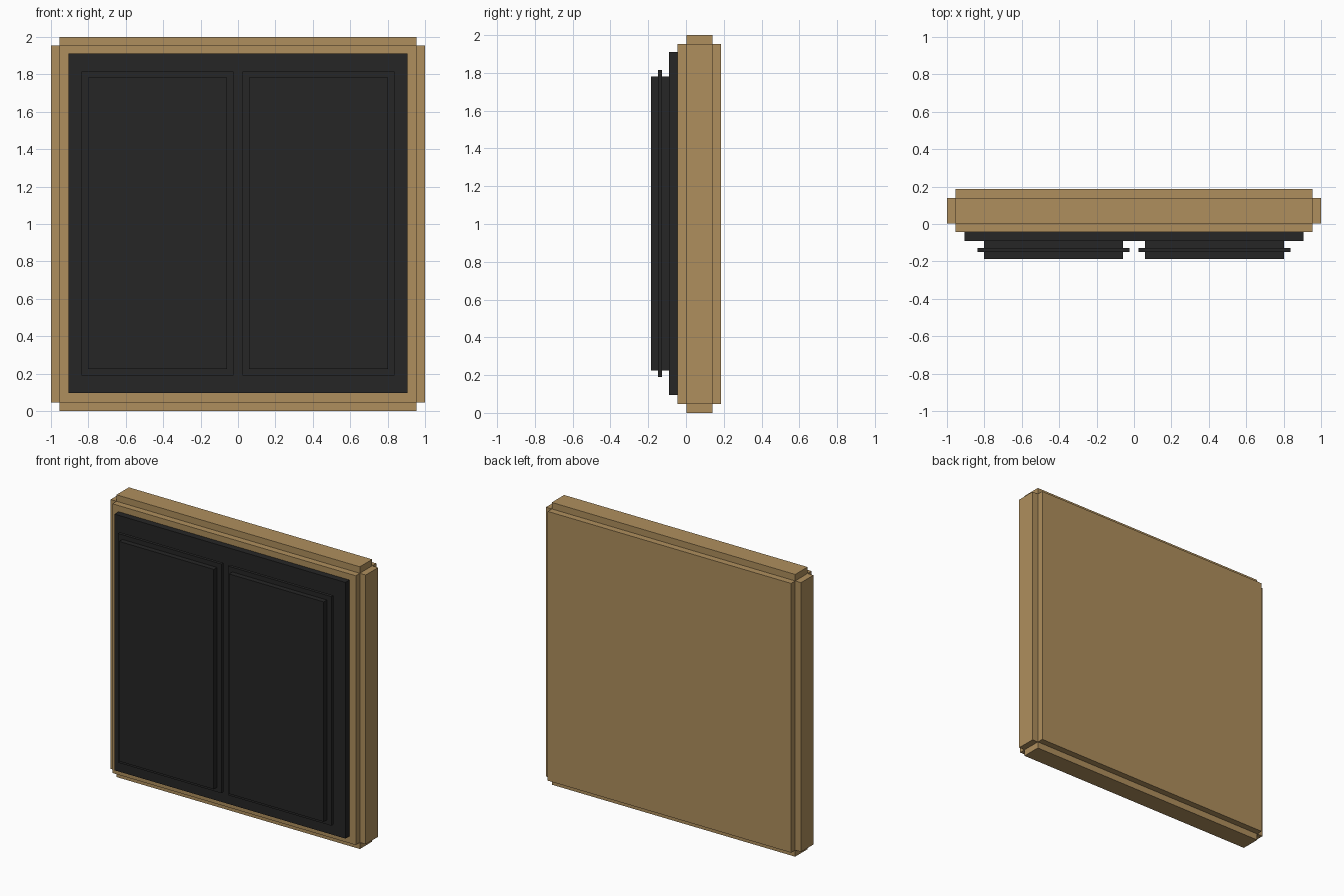
import bpy, bmesh
from mathutils import Vector

if "Cube" in bpy.data.objects:
    bpy.data.objects.remove(bpy.data.objects["Cube"])


def material(name, rgb):
    m = bpy.data.materials.new(name)
    m.diffuse_color = (*rgb, 1)
    m.use_nodes = True
    m.node_tree.nodes["Principled BSDF"].inputs["Base Color"].default_value = m.diffuse_color
    return m


def finish(bm, name, mat):
    bmesh.ops.recalc_face_normals(bm, faces=bm.faces[:])
    me = bpy.data.meshes.new(name)
    bm.to_mesh(me)
    bm.free()
    me.materials.append(mat)
    ob = bpy.data.objects.new(name, me)
    bpy.context.collection.objects.link(ob)
    return ob


def box(lo, hi):
    bm = bmesh.new()
    bmesh.ops.create_cube(bm, size=1)
    lo, hi = Vector(lo), Vector(hi)
    for v in bm.verts:
        v.co = (lo + hi) / 2 + v.co * (hi - lo)
    return bm


def stepped_panel(cx, cz, sections):
    """Loft rectangles (half width, half height, y) into a closed stepped slab."""
    bm = bmesh.new()
    rings = [[bm.verts.new((cx + sx * w, y, cz + sz * h))
              for sx, sz in ((-1, -1), (1, -1), (1, 1), (-1, 1))]
             for w, h, y in sections]
    for a, b in zip(rings, rings[1:]):
        for i in range(4):
            j = (i + 1) % 4
            bm.faces.new((a[i], a[j], b[j], b[i]))
    bm.faces.new(rings[0])
    bm.faces.new(rings[-1])
    return bm


wood = material("tan_wood", (0.43, 0.275, 0.11))
dark = material("dark_panel", (0.019, 0.019, 0.019))

# Wooden backing slab: a core box with every face pushed out, leaving notched edges
STEP = 0.046
bm = box((-0.954, 0.002, STEP), (0.954, 0.140, 2 - STEP))
bm.normal_update()
for f in bmesh.ops.extrude_discrete_faces(bm, faces=bm.faces[:])["faces"]:
    f.normal_update()
    bmesh.ops.translate(bm, verts=f.verts[:], vec=f.normal * STEP)
bmesh.ops.remove_doubles(bm, verts=bm.verts[:], dist=0.0005)
finish(bm, "wood_backing", wood)

# Dark board on the front of the backing
finish(box((-0.905, -0.090, 0.096), (0.905, -0.044, 1.911)), "front_board", dark)

# Two raised shutters, each with a thin lip around its edge
W, H, LW, LH = 0.371, 0.779, 0.406, 0.812
for side, name in ((-1, "left_shutter"), (1, "right_shutter")):
    finish(stepped_panel(side * 0.431, 1.003, [
        (W, H, -0.090), (W, H, -0.127), (LW, LH, -0.127),
        (LW, LH, -0.149), (W, H, -0.149), (W, H, -0.186)]), name, dark)
